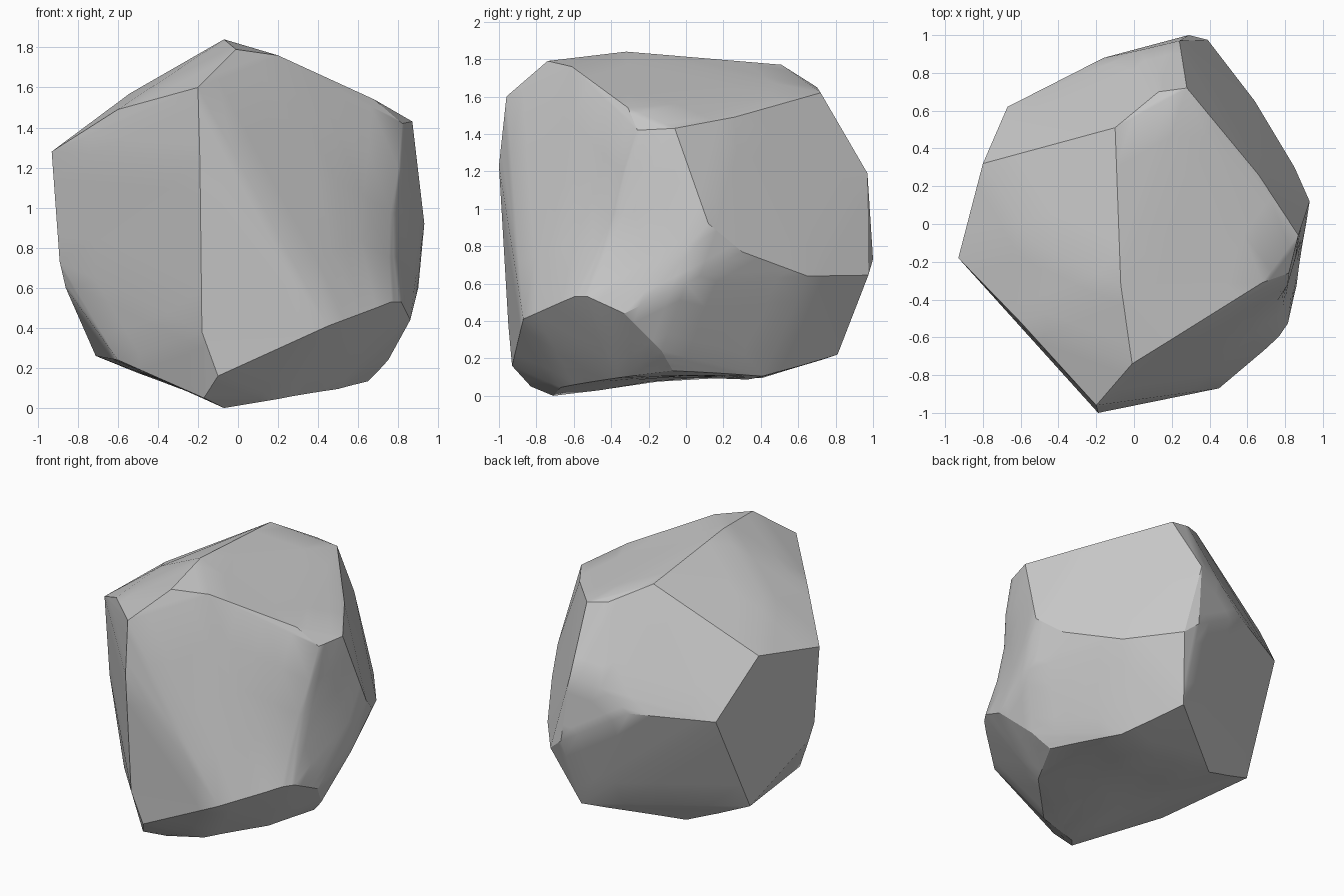
import bpy, bmesh, math
from mathutils import Vector

if "Cube" in bpy.data.objects:
    bpy.data.objects.remove(bpy.data.objects["Cube"])

# Corner points of the boulder, grouped by region
corners = [
    # crown ridge
    (-.01, -.74, 1.79), (-.07, -.32, 1.84), (-.10, .51, 1.77),
    # top right rim
    (.20, -.61, 1.76), (.45, -.43, 1.64), (.68, -.31, 1.54), (.82, -.26, 1.42),
    (.87, -.06, 1.43), (.66, .26, 1.49), (.28, .72, 1.62), (.13, .70, 1.65),
    # front ridge and front bulge
    (-.20, -.96, 1.60), (-.19, -1.0, 1.23), (-.18, -.95, .38),
    (-.10, -.93, .16), (-.17, -.83, .05), (-.07, -.71, 0), (.27, -.86, .87),
    # lower right rim
    (.45, -.87, .41), (.77, -.60, .53), (.82, -.53, .53),
    (.86, -.33, .44), (.75, -.13, .24), (.65, -.07, .13),
    # right and back waist
    (.93, .12, .92), (.90, .0, .60), (.85, .30, .77), (.64, .65, .64),
    (.39, .975, .645), (.29, 1.0, .73), (.24, .97, 1.19), (-.16, .88, 1.0),
    (.03, .92, 1.146), (-.67, .62, .975),
    # left side
    (-.80, .32, 1.37), (-.93, -.18, 1.28), (-.89, -.18, .73), (-.86, -.16, .60),
    (-.54, -.10, 1.57), (-.60, -.52, 1.49),
    # underside
    (-.71, .29, .26), (-.60, -.43, .24), (-.29, .41, .09), (.23, .33, .07),
    (.45, .41, .10), (.26, .81, .22), (.20, -.67, .045), (.50, -.37, .09),
]

# Shallow hollows: centre, push vector, radius
hollows = [
    ((.05, -.02, .06), (0, 0, .05), .38),
    ((.80, -.45, .88), (-.04, .03, 0), .25),
]

# Wrap the corners in a faceted shell and merge nearly flat triangles
bm = bmesh.new()
for p in corners:
    bm.verts.new(p)
bmesh.ops.convex_hull(bm, input=bm.verts[:])
loose = [v for v in bm.verts if not v.link_faces]
bmesh.ops.delete(bm, geom=loose, context='VERTS')
bmesh.ops.dissolve_limit(bm, angle_limit=math.radians(3), verts=bm.verts[:], edges=bm.edges[:])
bmesh.ops.triangulate(bm, faces=bm.faces[:])

# Refine the facets, then press the hollows in
bmesh.ops.subdivide_edges(bm, edges=bm.edges[:], cuts=3, use_grid_fill=True)
bmesh.ops.triangulate(bm, faces=bm.faces[:])
for centre, push, radius in hollows:
    for v in bm.verts:
        fall = math.exp(-((v.co - Vector(centre)).length / radius) ** 2)
        if fall > .05:
            v.co += Vector(push) * fall
bmesh.ops.recalc_face_normals(bm, faces=bm.faces[:])
mesh = bpy.data.meshes.new("boulder")
bm.to_mesh(mesh)
bm.free()

boulder = bpy.data.objects.new("boulder", mesh)
bpy.context.collection.objects.link(boulder)
bpy.context.view_layer.objects.active = boulder
boulder.select_set(True)
bpy.ops.object.shade_smooth_by_angle(angle=math.radians(26))
